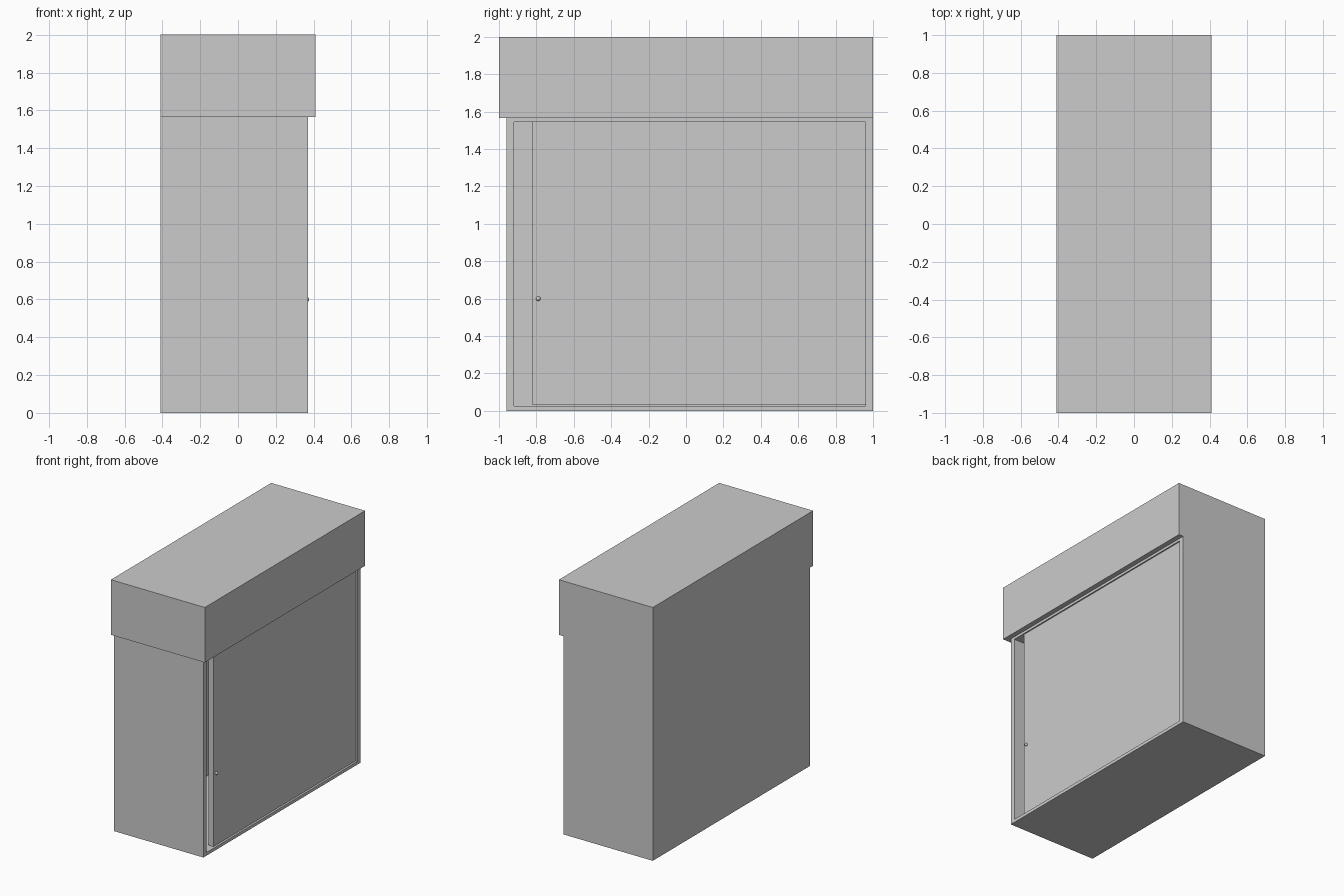
import bpy

if "Cube" in bpy.data.objects:
    bpy.data.objects.remove(bpy.data.objects["Cube"])


def box(name, x, y, z):
    """Box from (min, max) ranges on each axis."""
    bpy.ops.mesh.primitive_cube_add(
        size=1, location=[(a + b) / 2 for a, b in (x, y, z)])
    ob = bpy.context.object
    ob.name = name
    ob.scale = [b - a for a, b in (x, y, z)]
    bpy.ops.object.transform_apply(location=False, rotation=False, scale=True)
    return ob


# Overhanging header box
box("header", (-0.41, 0.41), (-1, 1), (1.565, 2))

# Hollow lower cabinet, open on the right side
cabinet = box("cabinet", (-0.41, 0.37), (-0.96, 1), (0, 1.565))
cavity = box("cavity_cutter", (-0.37, 0.5), (-0.92, 0.96), (0.025, 1.545))
mod = cabinet.modifiers.new("hollow", 'BOOLEAN')
mod.operation = 'DIFFERENCE'
mod.solver = 'EXACT'
mod.object = cavity
bpy.context.view_layer.objects.active = cabinet
bpy.ops.object.select_all(action='DESELECT')
cabinet.select_set(True)
bpy.ops.object.modifier_apply(modifier=mod.name)
bpy.data.objects.remove(cavity)

# Sliding door, left slightly open at the front
box("sliding_door", (0.318, 0.36), (-0.82, 0.96), (0.03, 1.545))

# Small round door knob
bpy.ops.mesh.primitive_uv_sphere_add(
    segments=16, ring_count=8, radius=0.012, location=(0.365, -0.79, 0.6))
bpy.context.object.name = "door_knob"
bpy.ops.object.shade_smooth_by_angle()
